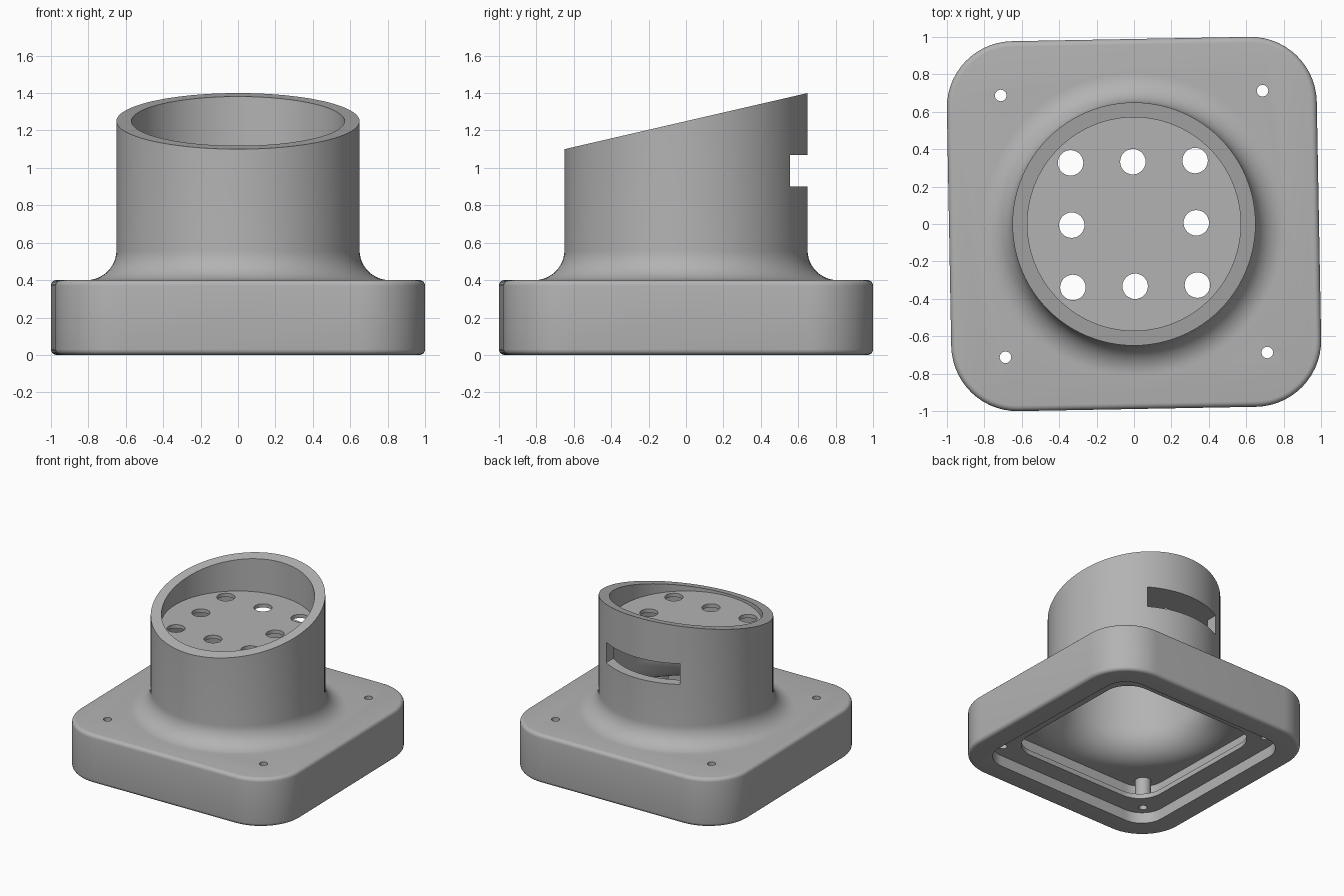
import bpy, bmesh, math
from mathutils import Matrix

if "Cube" in bpy.data.objects:
    bpy.data.objects.remove(bpy.data.objects["Cube"])

TWIST = Matrix.Rotation(math.radians(1.05), 4, 'Z')   # base sits slightly turned

grey = bpy.data.materials.new("light grey plastic")
grey.diffuse_color = (0.45, 0.45, 0.45, 1)
grey.use_nodes = True
grey.node_tree.nodes["Principled BSDF"].inputs["Base Color"].default_value = grey.diffuse_color


def finish(bm, name):
    bmesh.ops.recalc_face_normals(bm, faces=bm.faces)
    me = bpy.data.meshes.new(name)
    bm.to_mesh(me)
    bm.free()
    me.materials.append(grey)
    ob = bpy.data.objects.new(name, me)
    bpy.context.collection.objects.link(ob)
    return ob


def loft(name, rings):
    """Skin a stack of equal-length rings and cap both ends."""
    bm = bmesh.new()
    rows = [[bm.verts.new(p) for p in ring] for ring in rings]
    n = len(rows[0])
    for a, b in zip(rows, rows[1:]):
        for i in range(n):
            j = (i + 1) % n
            bm.faces.new((a[i], a[j], b[j], b[i]))
    bm.faces.new(rows[0][::-1])
    bm.faces.new(rows[-1])
    return finish(bm, name)


def square_ring(half, r, z, seg=14):
    pts = []
    for q in range(4):
        cx = (half - r) * (1 if q in (0, 3) else -1)
        cy = (half - r) * (1 if q < 2 else -1)
        for k in range(seg + 1):
            a = math.pi / 2 * (q + k / seg)
            pts.append(TWIST @ Matrix.Translation((cx + r * math.cos(a), cy + r * math.sin(a), z)).translation)
    return pts


def rounded_prism(name, half, r, z0, z1):
    return loft(name, [square_ring(half, r, z0), square_ring(half, r, z1)])


def lathe(name, profile, seg=96):
    return loft(name, [[(r * math.cos(t * math.tau / seg), r * math.sin(t * math.tau / seg), z)
                        for t in range(seg)] for r, z in profile])


def cylinder(name, x, y, r, z0, z1, seg=32):
    ob = lathe(name, [(r, z0), (r, z1)], seg)
    ob.data.transform(TWIST @ Matrix.Translation((x, y, 0)))
    return ob


def box(name, lo, hi):
    bm = bmesh.new()
    bmesh.ops.create_cube(bm, size=1)
    for v in bm.verts:
        v.co = [(a + b) / 2 + c * (b - a) for a, b, c in zip(lo, hi, v.co)]
    return finish(bm, name)


def combine(target, other, op):
    m = target.modifiers.new("join", 'BOOLEAN')
    m.operation, m.object, m.solver = op, other, 'EXACT'
    bpy.context.view_layer.objects.active = target
    bpy.ops.object.modifier_apply(modifier=m.name)
    bpy.data.objects.remove(other)


def cove(radius, z_end):
    """Concave quarter arc from the flange up to the tube."""
    return [(0.81 - radius * math.sin(a), 0.56 - radius * math.cos(a))
            for a in (math.pi / 2 * k / 12 for k in range(13))] + [(0.81 - radius, z_end)]


# Base block with softened top and bottom edges
F = 0.03
edge = [(F * (1 - math.sin(a)), F * (1 - math.cos(a))) for a in (math.pi / 2 * k / 5 for k in range(6))]
levels = [(i, z) for i, z in edge] + [(i, 0.4 - z) for i, z in reversed(edge)]
body = loft("housing", [square_ring(0.989 - i, 0.354 - i, z) for i, z in levels])

# Tube with its flared foot, cut at a slant
combine(body, lathe("tube", [(0.81, 0.36)] + cove(0.16, 1.6)), 'UNION')
slant = box("slant_cutter", (-1, -1.5, 0), (1, 1.5, 1))
slant.data.transform(Matrix.Translation((0, 0, 1.25)) @ Matrix.Rotation(math.atan2(0.3, 1.3), 4, 'X'))
combine(body, slant, 'DIFFERENCE')

# Bore above and below the perforated plate
combine(body, lathe("upper_bore", [(0.57, 1.10), (0.57, 1.7)]), 'DIFFERENCE')
combine(body, lathe("lower_bore", [(0.81, 0.25)] + cove(0.24, 1.07)), 'DIFFERENCE')

# Hollow base: cavity, ledge opening and cover recess
combine(body, rounded_prism("cavity", 0.81, 0.19, 0.13, 0.32), 'DIFFERENCE')
combine(body, rounded_prism("ledge_opening", 0.66, 0.2, 0.02, 0.2), 'DIFFERENCE')
combine(body, rounded_prism("cover_recess", 0.81, 0.19, -0.1, 0.09), 'DIFFERENCE')

# Slot in the back of the tube
combine(body, box("slot", (-0.335, 0.3, 0.9), (0.335, 0.8, 1.07)), 'DIFFERENCE')

# Corner screw posts and their holes
for x in (-0.7, 0.7):
    for y in (-0.7, 0.7):
        combine(body, cylinder("post", x, y, 0.06, 0.11, 0.36), 'UNION')
        combine(body, cylinder("screw_hole", x, y, 0.031, -0.1, 0.6), 'DIFFERENCE')

# Eight holes around the plate
for i in (-1, 0, 1):
    for j in (-1, 0, 1):
        if i or j:
            combine(body, cylinder("plate_hole", i * 0.333, j * 0.333, 0.068, 1.0, 1.2), 'DIFFERENCE')

body.select_set(True)
bpy.context.view_layer.objects.active = body
bpy.ops.object.shade_smooth_by_angle(angle=math.radians(30))
